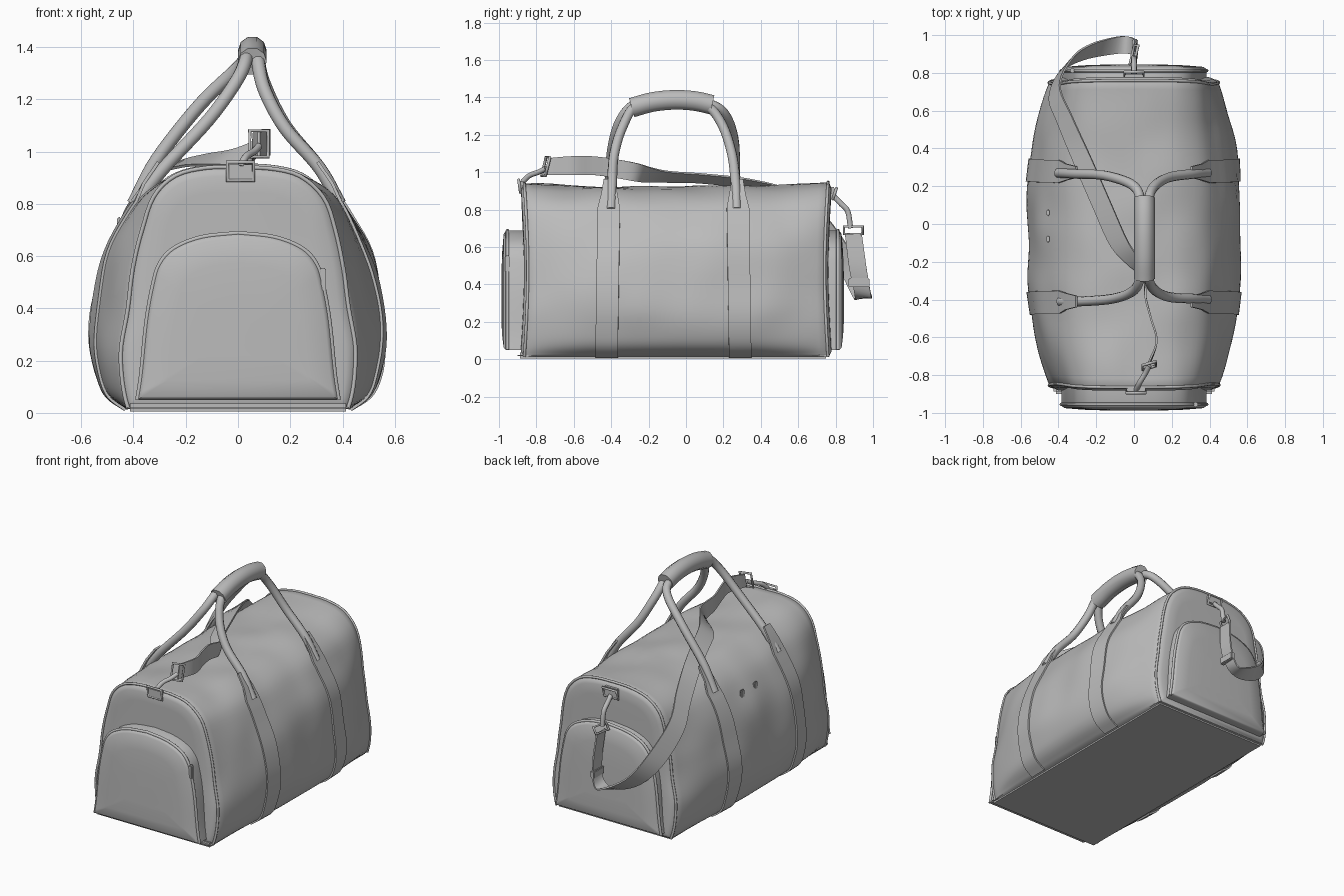
import bpy, bmesh, math
from mathutils import Vector, noise

cube = bpy.data.objects.get("Cube")
if cube:
    bpy.data.objects.remove(cube, do_unlink=True)

leather = bpy.data.materials.new("grey_leather")
leather.use_nodes = True
leather.diffuse_color = (0.5, 0.5, 0.5, 1)
leather.node_tree.nodes["Principled BSDF"].inputs["Base Color"].default_value = (0.5, 0.5, 0.5, 1)


def spline(points, steps=6):
    """Smooth curve through the given points."""
    p = [Vector(q) for q in points]
    p = [2 * p[0] - p[1]] + p + [2 * p[-1] - p[-2]]
    out = []
    for a, b, c, d in zip(p, p[1:], p[2:], p[3:]):
        for i in range(steps):
            t = i / steps
            out.append(b + (c - a) * (t / 2) + (2 * a - 5 * b + 4 * c - d) * (t * t / 2)
                       + (3 * b - a - 3 * c + d) * (t ** 3 / 2))
    return out + [p[-2]]


def finish(name, bm, angle=40):
    bmesh.ops.recalc_face_normals(bm, faces=bm.faces)
    mesh = bpy.data.meshes.new(name)
    bm.to_mesh(mesh)
    bm.free()
    mesh.materials.append(leather)
    mesh.shade_smooth()
    mesh.set_sharp_from_angle(angle=math.radians(angle))
    obj = bpy.data.objects.new(name, mesh)
    bpy.context.collection.objects.link(obj)
    return obj


def loft(name, rings, angle=40):
    """Skin a row of closed rings and cap both ends."""
    bm = bmesh.new()
    rows = [[bm.verts.new(v) for v in ring] for ring in rings]
    n = len(rows[0])
    for r, s in zip(rows, rows[1:]):
        for i in range(n):
            j = (i + 1) % n
            bm.faces.new((r[i], r[j], s[j], s[i]))
    bm.faces.new(rows[0])
    bm.faces.new(rows[-1])
    return finish(name, bm, angle)


def ribbon(name, edges, thickness):
    """Flat band with crisp borders between pairs of edge points."""
    rings = []
    for i, (a, b) in enumerate(edges):
        before, after = edges[max(i - 1, 0)], edges[min(i + 1, len(edges) - 1)]
        along = after[0] + after[1] - before[0] - before[1]
        n = along.cross(b - a).normalized() * (thickness / 2)
        rings.append((a + n, b + n, b - n, a - n))
    return loft(name, rings, 50)


def tube(name, points, radius, cyclic=False):
    data = bpy.data.curves.new(name, "CURVE")
    data.dimensions = "3D"
    data.bevel_depth = radius
    data.bevel_resolution = 3
    data.use_fill_caps = True
    s = data.splines.new("POLY")
    s.points.add(len(points) - 1)
    for point, co in zip(s.points, points):
        point.co = (*co, 1)
    s.use_cyclic_u = cyclic
    s.use_smooth = True
    data.materials.append(leather)
    obj = bpy.data.objects.new(name, data)
    bpy.context.collection.objects.link(obj)
    return obj


def box(name, center, size, bevel=0.005):
    bm = bmesh.new()
    bmesh.ops.create_cube(bm, size=1)
    for v in bm.verts:
        v.co = Vector(a * b for a, b in zip(v.co, size)) + Vector(center)
    bmesh.ops.bevel(bm, geom=bm.edges[:], offset=bevel, segments=2, affect="EDGES")
    return finish(name, bm)


def frame(name, center, across, up, radius=0.008):
    """Rectangular metal loop."""
    c, a, u = Vector(center), Vector(across), Vector(up)
    return tube(name, [c - a - u, c + a - u, c + a + u, c - a + u], radius, True)


# Bag cross-sections: bulging in the middle, narrower at the ends
MIDDLE = spline([(.43, .015), (.505, .065), (.542, .14), (.564, .26), (.553, .41), (.515, .58),
                 (.455, .715), (.375, .83), (.25, .9), (.12, .92), (0, .925)], 4)
END = spline([(.42, .015), (.432, .065), (.44, .14), (.44, .26), (.42, .4), (.4, .55),
              (.37, .7), (.325, .83), (.24, .91), (.12, .94), (0, .945)], 4)
FRONT_Y, BACK_Y = -.875, .77
CENTER_Y, HALF = (FRONT_Y + BACK_Y) / 2, (BACK_Y - FRONT_Y) / 2


def half_section(y, side=1, grow=0.0):
    u = (y - CENTER_Y) / HALF
    t = min(abs(u), 1) ** 2.8
    points = []
    for a, b in zip(MIDDLE, END):
        p = a.lerp(b, t)
        out = (p - Vector((0, .45))).normalized()
        fold = noise.noise(Vector((p.x * side * 4, y * 4, p.y * 4))) * .014
        p = p + out * (grow + fold * min(1, p.y * 4))
        sag = math.copysign(.02, u) * t * t * math.sin(math.pi * min(p.y, .95) / .95)
        points.append(Vector((p.x * side, y - sag, max(p.y, .01))))
    return points


def section(y, grow=0.0):
    return half_section(y, 1, grow) + half_section(y, -1, grow)[-2::-1]


stations = [(FRONT_Y - .012, -.1), (FRONT_Y - .01, -.035), (FRONT_Y, -.012)]
stations += [(CENTER_Y + HALF * (i / 20 - 1) * .98, 0) for i in range(41)]
stations += [(BACK_Y, -.012), (BACK_Y + .01, -.035), (BACK_Y + .012, -.1)]
loft("bag_body", [section(y, g) for y, g in stations], 60)
box("base_panel", (0, -.07, .02), (.85, 1.66, .03), .012)

# Piping round both end panels
for name, y in (("front_piping", FRONT_Y + .01), ("back_piping", BACK_Y - .01)):
    tube(name, section(y, 0), .008)

# End pockets, slightly puffed, with a raised zip edge
POCKET = spline([(.385, .05), (.37, .15), (.35, .35), (.325, .49), (.3, .57),
                 (.245, .63), (.14, .672), (0, .688)], 4)


def pocket_ring(y, scale):
    half = [Vector((p.x * scale, y, .3 + (p.y - .3) * scale)) for p in POCKET]
    return half + [Vector((-p.x, p.y, p.z)) for p in half[-2::-1]]


for name, inner, outer in (("front", -.83, -.975), ("back", .73, .832)):
    step = math.copysign(1, outer)
    loft(name + "_pocket", [pocket_ring(inner, 1), pocket_ring(outer - step * .022, 1),
                            pocket_ring(outer - step * .008, .985), pocket_ring(outer, .95),
                            pocket_ring(outer + step * .008, .7), pocket_ring(outer + step * .012, .4)])
    tube(name + "_pocket_zip", pocket_ring(outer - step * .02, 1), .009)
    box(name + "_zip_pull", (-step * .325, outer - step * .02, .51), (.025, .025, .09))

# Flush strap bands climbing each side, narrowing into the handles
for label, y in (("front", -.41), ("back", .275)):
    for side, word in ((1, "left"), (-1, "right")):
        edges = []
        for k, profile_point in enumerate(MIDDLE):
            z = profile_point.y
            if z > .81:
                break
            shift = math.copysign(.015, y) * (1 - z)
            edges.append(tuple(half_section(y + shift + w, side, .004)[k] for w in (-.06, .06)))
        for x, z, w in ((.36, .88, .044), (.305, .96, .03)):
            tip, half = Vector((side * x, y, z)), Vector((0, w, 0))
            edges.append((tip - half, tip + half))
        ribbon(f"{label}_{word}_band", edges, .012)

# Carry handles, gathered in a wrapped grip
tube("right_handle", spline([(-.39, -.41, .8), (-.29, -.41, .93), (-.11, -.395, 1.125), (0, -.35, 1.28),
                             (.035, -.26, 1.37), (.035, -.08, 1.39), (.035, .1, 1.37), (0, .2, 1.32),
                             (-.145, .255, 1.18), (-.31, .265, .97), (-.4, .27, .8)]), .026)
tube("left_handle", spline([(.39, -.4, .8), (.31, -.395, .94), (.18, -.385, 1.09), (.1, -.34, 1.24),
                            (.075, -.26, 1.36), (.075, -.08, 1.38), (.075, .1, 1.36), (.1, .19, 1.26),
                            (.18, .245, 1.1), (.31, .265, .94), (.39, .27, .8)]), .026)
tube("handle_grip", spline([(.055, -.29, 1.345), (.055, -.18, 1.375), (.055, -.06, 1.387),
                            (.055, .05, 1.38), (.055, .14, 1.36)]), .055)

# Shoulder strap draped over the top and round the back; centre, then width direction
path = [((.08, -.74, 1.03), (0, .01, .045)), ((.12, -.62, 1.035), (0, 0, .05)),
        ((.09, -.5, 1.035), (0, 0, .05)), ((.06, -.38, 1.02), (0, 0, .05)),
        ((.06, -.27, 1.0), (.01, .01, .047)), ((0, -.2, .985), (.025, .02, .037)),
        ((-.08, -.1, .975), (.044, .015, .027)), ((-.17, .1, .965), (.046, .015, .022)),
        ((-.27, .33, .935), (.045, .015, .025)), ((-.365, .55, .86), (.038, .018, .04)),
        ((-.42, .7, .74), (.028, .033, .04)), ((-.36, .84, .55), (.033, .038, .033)),
        ((-.25, .91, .41), (.02, .04, .03)), ((-.1, .945, .335), (.01, .045, .015)),
        ((-.02, .945, .35), (0, .045, -.01)), ((.01, .92, .48), (0, .048, -.01)),
        ((0, .895, .67), (0, .045, 0))]
centers = spline([c for c, w in path])
widths = spline([w for c, w in path])
ribbon("shoulder_strap", [(c - w, c + w) for c, w in zip(centers, widths)], .01)
box("strap_slider", (.005, .925, .41), (.03, .11, .05))

# Metal loops and clips at both strap ends
box("front_tab", (.01, -.875, .92), (.1, .03, .06))
frame("front_loop", (.01, -.89, .925), (.05, 0, 0), (0, -.005, .035))
tube("front_clip", spline([(.01, -.88, .94), (.03, -.84, .98), (.06, -.79, 1.0), (.08, -.75, 1.02)]), .014)
frame("front_buckle", (.08, -.75, 1.03), (.035, .01, 0), (0, .012, .05))
box("back_tab", (0, .78, .89), (.1, .03, .06))
frame("back_loop", (0, .795, .885), (.05, 0, 0), (0, .01, .03))
tube("back_clip", spline([(0, .79, .87), (0, .83, .83), (0, .865, .79), (0, .88, .7)]), .015)
frame("back_buckle", (0, .895, .69), (.012, .05, 0), (.01, 0, .02))

# Small zip pulls on the right shoulder
for name, y in (("upper_pull", .06), ("lower_pull", -.08)):
    box(name, (-.455, y, .72), (.015, .035, .06))
